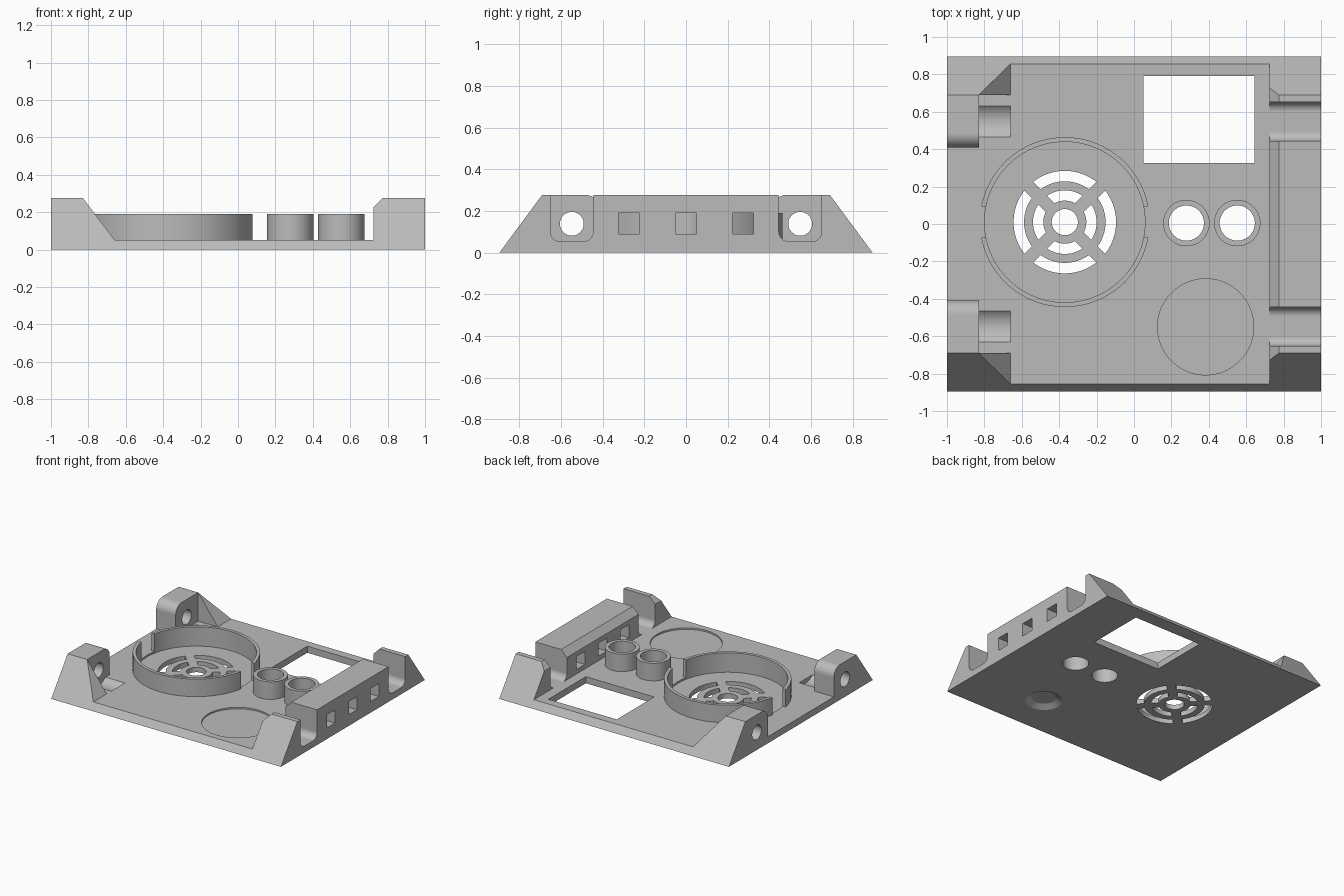
import bpy, bmesh
from math import sin, cos, asin, pi, radians
from mathutils import Vector

if "Cube" in bpy.data.objects:
    bpy.data.objects.remove(bpy.data.objects["Cube"], do_unlink=True)

FLOOR, TOP = 0.052, 0.277      # plate thickness, overall height
HIGH = 0.4                     # cutters end above the model
SCREW_Y, SCREW_Z = 0.548, 0.138

grey = bpy.data.materials.new("plain grey")
grey.use_nodes = True
grey.diffuse_color = (0.5, 0.5, 0.5, 1)
grey.node_tree.nodes["Principled BSDF"].inputs["Base Color"].default_value = (0.5, 0.5, 0.5, 1)


def prism(name, points, axis, start, end):
    """Extrude a 2D outline along x (y,z outline), y (x,z) or z (x,y)."""
    def place(p, d):
        return {"x": (d, p[0], p[1]), "y": (p[0], d, p[1]), "z": (p[0], p[1], d)}[axis]
    bm = bmesh.new()
    face = bm.faces.new([bm.verts.new(place(p, start)) for p in points])
    grown = bmesh.ops.extrude_face_region(bm, geom=[face])
    shift = Vector(place((0, 0), end - start))
    bmesh.ops.translate(bm, vec=shift, verts=[v for v in grown["geom"] if isinstance(v, bmesh.types.BMVert)])
    bmesh.ops.recalc_face_normals(bm, faces=bm.faces)
    mesh = bpy.data.meshes.new(name)
    bm.to_mesh(mesh)
    bm.free()
    obj = bpy.data.objects.new(name, mesh)
    bpy.context.collection.objects.link(obj)
    return obj


def arc(cx, cy, r, a0, a1, n=16):
    return [(cx + r * cos(a0 + (a1 - a0) * i / n), cy + r * sin(a0 + (a1 - a0) * i / n))
            for i in range(n + 1)]


def circle(cx, cy, r, n=72):
    return arc(cx, cy, r, 0, 2 * pi, n)[:-1]


def rect(x0, x1, y0, y1):
    return [(x0, y0), (x1, y0), (x1, y1), (x0, y1)]


def sector(cx, cy, inner, outer, facing, half, gap, n=24):
    """Ring segment whose ends leave a gap of constant width."""
    a, b = half - asin(gap / 2 / outer), half - asin(gap / 2 / inner)
    return (arc(cx, cy, outer, facing - a, facing + a, n)
            + arc(cx, cy, inner, facing + b, facing - b, n))


def combine(tool, operation="DIFFERENCE"):
    """Boolean a tool into the body and discard the tool."""
    mod = body.modifiers.new(tool.name, "BOOLEAN")
    mod.operation, mod.solver, mod.object = operation, "EXACT", tool
    graph = bpy.context.evaluated_depsgraph_get()
    mesh = bpy.data.meshes.new_from_object(body.evaluated_get(graph))
    body.modifiers.clear()
    body.data = mesh
    bpy.data.objects.remove(tool, do_unlink=True)


# Body with sloping front and back
body = prism("cover_plate", [(-0.895, 0), (0.895, 0), (0.69, TOP), (-0.69, TOP)], "x", -1, 1)

# Open middle, leaving the chamfered right rail and the left gussets
slope = (0.83 - 0.66) / (TOP - FLOOR)
combine(prism("middle_cut", [(-0.66, FLOOR), (0.725, FLOOR), (0.725, TOP - 0.05), (0.775, TOP),
                             (0.775, HIGH), (-0.66 - slope * (HIGH - FLOOR), HIGH)], "y", -1, 1))
combine(prism("gusset_cut", rect(-0.83, -0.6, -0.69, 0.69), "z", FLOOR, HIGH))

# Left edge between the lugs, with rounded lug shoulders
r = 0.075
combine(prism("lug_cut", [(-0.41, FLOOR), (0.41, FLOOR)]
              + arc(0.41 + r, TOP - r, r, pi, pi / 2)
              + [(0.41 + r, HIGH), (-0.41 - r, HIGH)]
              + arc(-0.41 - r, TOP - r, r, pi / 2, 0), "x", -1.1, -0.82))

# Screw holes, screw head pockets and rounded rail notches
for side in (-1, 1):
    y = side * SCREW_Y
    combine(prism("screw_hole", circle(y, SCREW_Z, 0.057, 48), "x", -1.1, -0.8))
    combine(prism("head_pocket", circle(y, SCREW_Z, 0.12), "x", -0.83, -0.66))
    w, f = 0.103, 0.05
    combine(prism("rail_notch", [(y + w, HIGH), (y - w, HIGH)]
                  + arc(y - w + f, FLOOR + f, f, pi, 1.5 * pi)
                  + arc(y + w - f, FLOOR + f, f, -pi / 2, 0), "x", 0.7, 1.1))

# Square openings through the rail
for y in (-0.273, 0, 0.273):
    combine(prism("rail_opening", rect(y - 0.051, y + 0.051, 0.088, 0.19), "x", 0.7, 1.1))

# Display window
combine(prism("display_window", rect(0.05, 0.645, 0.325, 0.79), "z", -0.1, HIGH))

# Speaker ring in two halves, around a shallow seat
sx, sy = -0.37, 0.01
for facing in (90, 270):
    combine(prism("speaker_ring", sector(sx, sy, 0.42, 0.454, radians(facing), pi / 2, 0.165, 64),
                  "z", 0.02, 0.19), "UNION")
combine(prism("speaker_seat", circle(sx, sy, 0.429, 128), "z", 0.038, HIGH))

# Speaker grille: centre hole and two rings of slots
combine(prism("grille_hole", circle(sx, sy, 0.07), "z", -0.1, 0.1))
for inner, outer in ((0.115, 0.17), (0.218, 0.274)):
    for quarter in range(4):
        combine(prism("grille_slot", sector(sx, sy, inner, outer, quarter * pi / 2, pi / 4, 0.066),
                      "z", -0.1, 0.1))

# Two sensor tubes
for x in (0.28, 0.552):
    combine(prism("sensor_tube", circle(x, 0.005, 0.124), "z", 0.02, 0.19), "UNION")
    combine(prism("tube_bore", circle(x, 0.005, 0.094), "z", -0.1, HIGH))

# Round button seat above, countersunk dimple below
bx, by = 0.383, -0.55
combine(prism("button_seat", circle(bx, by, 0.257, 96), "z", 0.04, 0.1))
dimple = prism("button_dimple", circle(bx, by, 0.135), "z", 0, 0.026)
for v in dimple.data.vertices:
    if v.co.z > 0.01:
        v.co.x, v.co.y = bx + (v.co.x - bx) * 0.65, by + (v.co.y - by) * 0.65
    else:
        v.co.z = -0.001
combine(dimple)

# Finish: one colour, smooth curved walls with crisp edges
body.data.materials.clear()
body.data.materials.append(grey)
for poly in body.data.polygons:
    poly.material_index = 0
bpy.ops.object.select_all(action="DESELECT")
body.select_set(True)
bpy.context.view_layer.objects.active = body
bpy.ops.object.shade_smooth_by_angle(angle=radians(20))
weighted = body.modifiers.new("weighted_normals", "WEIGHTED_NORMAL")
weighted.keep_sharp = True
